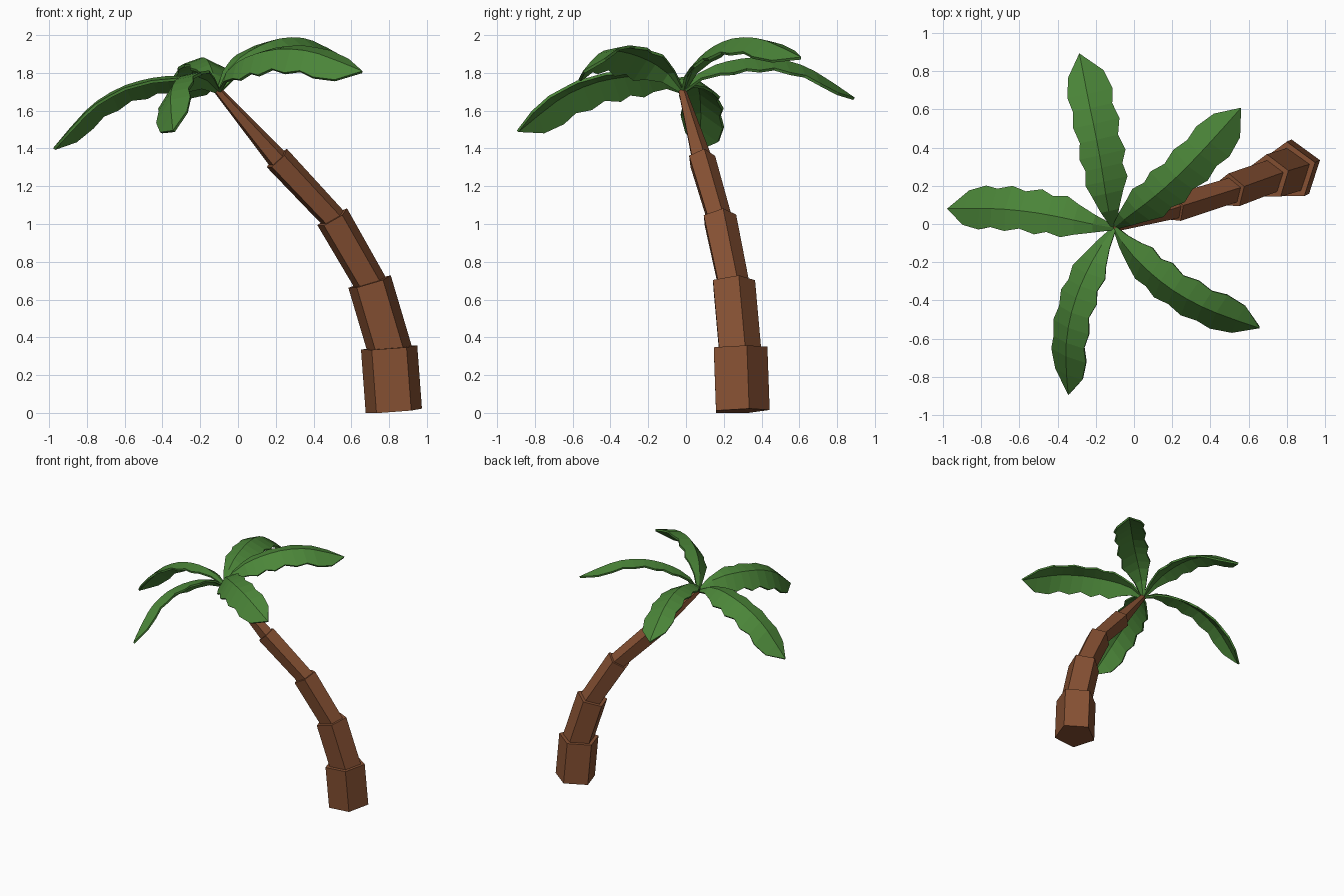
import bpy, bmesh, math
from mathutils import Vector

if "Cube" in bpy.data.objects:
    bpy.data.objects.remove(bpy.data.objects["Cube"])


def material(name, rgb):
    m = bpy.data.materials.new(name)
    m.diffuse_color = (*rgb, 1)
    m.use_nodes = True
    m.node_tree.nodes["Principled BSDF"].inputs["Base Color"].default_value = m.diffuse_color
    return m


BARK = material("brown bark", (0.24, 0.082, 0.033))
LEAF = material("green leaf", (0.07, 0.235, 0.04))


def finish(bm, name, mat):
    bmesh.ops.recalc_face_normals(bm, faces=bm.faces)
    me = bpy.data.meshes.new(name)
    bm.to_mesh(me)
    bm.free()
    me.materials.append(mat)
    ob = bpy.data.objects.new(name, me)
    bpy.context.collection.objects.link(ob)
    return ob


# Trunk: five stacked pentagonal segments, each leaning further over
def trunk_segment(name, a, b, r0, r1, sink):
    a, b = Vector(a), Vector(b)
    rot = Vector((0, 0, 1)).rotation_difference(b - a)
    a -= (b - a).normalized() * sink
    bm = bmesh.new()
    rings = []
    for c, r in ((a, r0), (b, r1)):
        rings.append([bm.verts.new(c + rot @ Vector((r * math.cos(t), r * math.sin(t), 0)))
                      for t in (math.radians(90 + 72 * i) for i in range(5))])
    lo, hi = rings
    for i in range(5):
        j = (i + 1) % 5
        bm.faces.new((lo[i], lo[j], hi[j], hi[i]))
    bm.faces.new(lo[::-1])
    bm.faces.new(hi)
    finish(bm, name, BARK)


JOINTS = [(0.825, 0.286, 0.01), (0.80, 0.274, 0.345), (0.697, 0.243, 0.692),
          (0.50, 0.172, 1.033), (0.207, 0.08, 1.345), (-0.11, -0.022, 1.71)]
RADII = [(0.157, 0.157), (0.123, 0.123), (0.09, 0.095), (0.07, 0.076), (0.06, 0.022)]
for i, (r0, r1) in enumerate(RADII):
    trunk_segment(f"trunk_segment_{i + 1}", JOINTS[i], JOINTS[i + 1], r0, r1, 0.03 if i else 0)

# Leaf outline: (distance along rib, half width, rib height over the crown plane)
OUTLINE = [(0, .012, 0), (.1, .045, .085), (.2, .078, .125), (.27, .105, .14),
           (.35, .092, .15), (.42, .115, .153), (.51, .095, .15), (.6, .115, .135),
           (.69, .098, .11), (.77, .112, .075), (.88, .088, .01), (1, 0, -.067)]
CROWN = Vector((-0.105, -0.02, 1.71))
UP = Vector((-0.283, -0.088, 1)).normalized()   # the crown tilts with the trunk
LENGTH, BOW, THICK = 0.93, 0.055, 0.015
LEFT_DROP, RIGHT_DROP = 0.05, 0.9


# Leaf: arched sheet folded along the rib, rolled down on its right-hand side
def leaf(name, tip):
    out = Vector(tip) - CROWN
    out = (out - UP * out.dot(UP)).normalized()
    left = UP.cross(out)
    bm = bmesh.new()
    prev = None
    for t, w, h in OUTLINE:
        c = CROWN + out * t * LENGTH + UP * h - left * BOW * math.sin(math.pi * t)
        if w:
            row = [bm.verts.new(p) for p in (c + left * w - UP * w * LEFT_DROP, c,
                                             c - left * w - UP * w * RIGHT_DROP)]
        else:
            row = [bm.verts.new(c)] * 3
        if prev:
            for k in (0, 1):
                bm.faces.new(list(dict.fromkeys((prev[k], prev[k + 1], row[k + 1], row[k]))))
        prev = row
    ob = finish(bm, name, LEAF)
    # keep the top surface in place and thicken downwards
    if sum(p.normal.dot(UP) for p in ob.data.polygons) < 0:
        ob.data.flip_normals()
    mod = ob.modifiers.new("thickness", 'SOLIDIFY')
    mod.thickness = THICK
    mod.offset = -1


leaf("leaf_left", (-.98, .08, 1.40))
leaf("leaf_back", (-.285, .90, 1.66))
leaf("leaf_front", (-.345, -.90, 1.49))
leaf("leaf_back_right", (.56, .61, 1.895))
leaf("leaf_front_right", (.66, -.545, 1.805))
